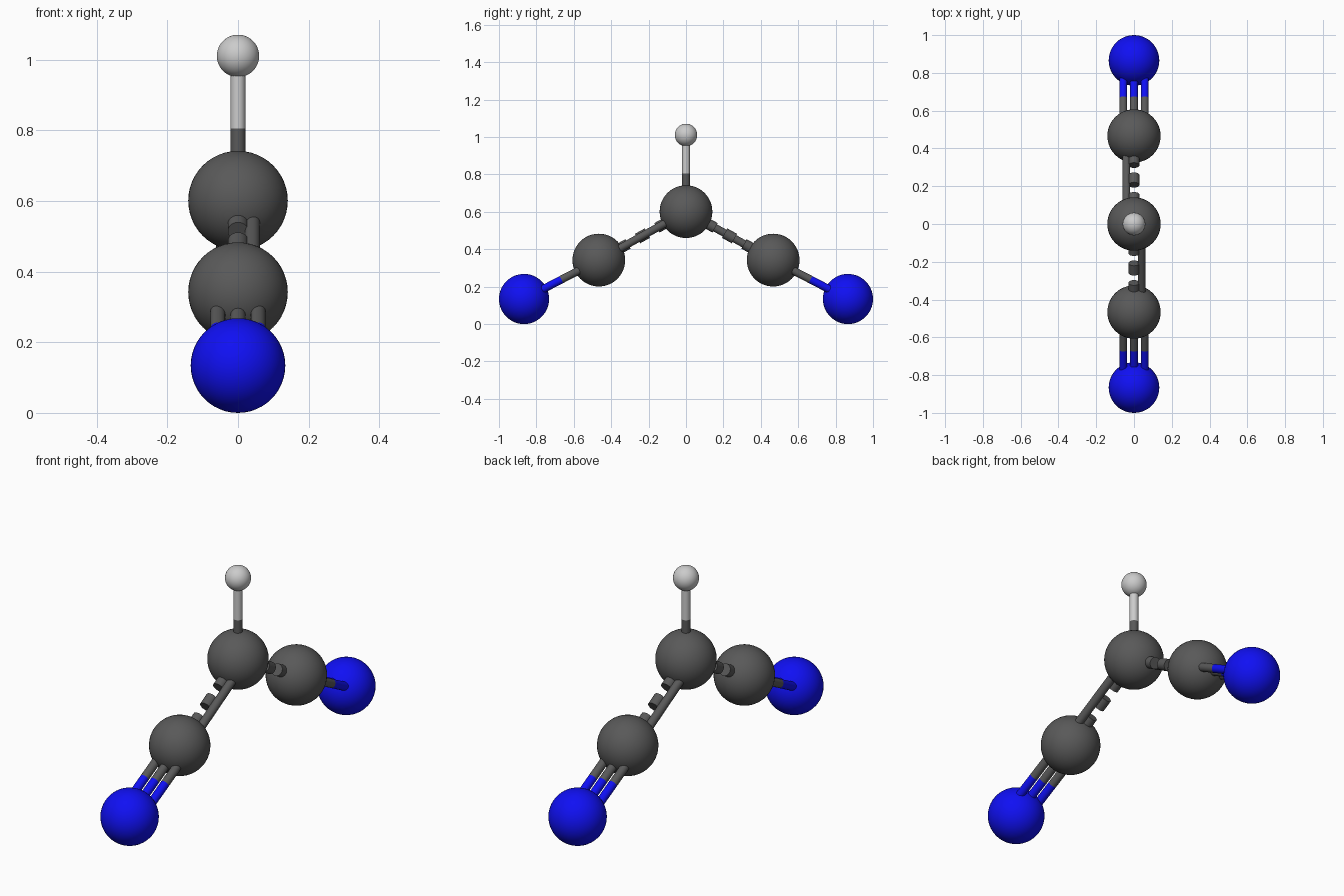
import bpy
import math
from mathutils import Vector

if "Cube" in bpy.data.objects:
    bpy.data.objects.remove(bpy.data.objects["Cube"])


def material(name, color):
    m = bpy.data.materials.new(name)
    m.diffuse_color = (*color, 1)
    m.use_nodes = True
    m.node_tree.nodes["Principled BSDF"].inputs["Base Color"].default_value = m.diffuse_color
    return m


DARK = material("dark_grey", (0.1, 0.1, 0.1))
BLUE = material("blue", (0.005, 0.005, 0.9))
PALE = material("pale_grey", (0.75, 0.75, 0.75))


def finish(name, mat):
    ob = bpy.context.object
    ob.name = name
    ob.data.materials.append(mat)
    bpy.ops.object.shade_smooth_by_angle(angle=math.radians(40))


def ball(name, pos, r, mat):
    bpy.ops.mesh.primitive_uv_sphere_add(segments=48, ring_count=24, radius=r, location=pos)
    finish(name, mat)


def rod(name, a, b, r, mat):
    d = b - a
    bpy.ops.mesh.primitive_cylinder_add(vertices=24, radius=r, depth=d.length, location=(a + b) / 2,
                                        rotation=d.to_track_quat('Z', 'Y').to_euler())
    finish(name, mat)


def split_rod(name, a, b, r, mat_a, mat_b):
    mid = (a + b) / 2
    rod(name + "_inner", a, mid, r, mat_a)
    rod(name + "_outer", mid, b, r, mat_b)


R = 0.021
centre = Vector((0, 0, 0.601))
top = Vector((0, 0, 1.011))

# Central ball, small top ball and the upright stick
ball("centre_ball", centre, 0.141, DARK)
ball("top_ball", top, 0.06, PALE)
split_rod("top_stick", centre, top, R, DARK, PALE)

# Two arms
for s, side in ((-1, "front"), (1, "back")):
    mid = Vector((0, s * 0.466, 0.342))
    end = Vector((0, s * 0.866, 0.134))
    ball(side + "_middle_ball", mid, 0.141, DARK)
    ball(side + "_end_ball", end, 0.134, BLUE)

    # Triple stick
    for i in (-1, 0, 1):
        off = Vector((i * 0.057, 0, 0))
        split_rod(f"{side}_triple_stick_{i + 2}", mid + off, end + off, R, DARK, BLUE)

    # Solid stick beside a thicker dashed stick
    off = Vector((-s * 0.041, 0, 0))
    rod(side + "_solid_stick", centre + off, mid + off, R, DARK)
    for k in range(5):
        rod(f"{side}_dash_{k + 1}", centre.lerp(mid, 2 * k / 9),
            centre.lerp(mid, (2 * k + 1) / 9), 0.029, DARK)
